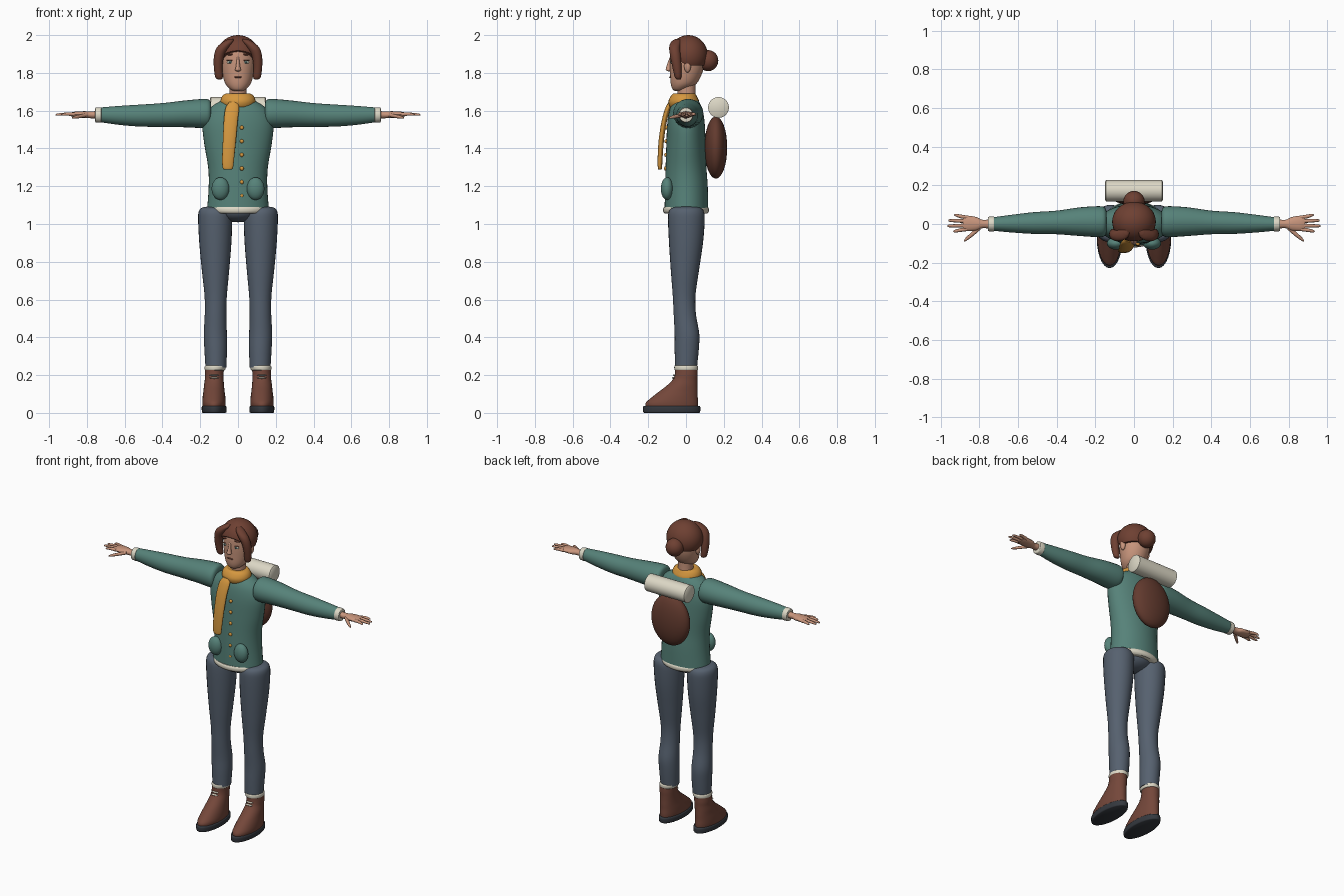
import bpy, bmesh, math
from mathutils import Vector


def material(name, hexcol):
    rgb = [int(hexcol[i:i + 2], 16) / 255 for i in (0, 2, 4)]
    lin = [c / 12.92 if c <= 0.04045 else ((c + 0.055) / 1.055) ** 2.4 for c in rgb]
    m = bpy.data.materials.new(name)
    m.diffuse_color = (*lin, 1)
    return m


SKIN = material("skin", "C8957C")
HAIR = material("hair_brown", "6E4032")
TEAL = material("teal_cloth", "568279")
SLATE = material("slate_cloth", "56616F")
LEATHER = material("boot_leather", "74473A")
PACK = material("pack_brown", "623A2E")
GOLD = material("mustard", "D6983F")
CREAM = material("cream", "DDD8C6")
DARK = material("dark_rubber", "34383E")
IRIS = material("eye_green", "5F7F78")


def finish(name, bm, mat):
    bmesh.ops.recalc_face_normals(bm, faces=bm.faces)
    me = bpy.data.meshes.new(name)
    bm.to_mesh(me)
    bm.free()
    me.materials.append(mat)
    ob = bpy.data.objects.new(name, me)
    bpy.context.collection.objects.link(ob)
    return ob


def smooth_path(st, steps):
    """Interpolate the stations with a Catmull-Rom spline."""
    out = []
    for i in range(len(st) - 1):
        p = [st[max(i - 1, 0)], st[i], st[i + 1], st[min(i + 2, len(st) - 1)]]
        for k in range(steps):
            t = k / steps
            out.append([0.5 * (2 * b + (c - a) * t + (2 * a - 5 * b + 4 * c - d) * t * t
                               + (3 * b - a - 3 * c + d) * t ** 3) for a, b, c, d in zip(*p)])
    return out + [list(st[-1])]


def loft(name, stations, mat, axis="z", sides=28, steps=4, flip=1):
    """Skin ellipses (along, centre_u, centre_v, radius_u, radius_v); flip mirrors x."""
    bm = bmesh.new()
    rings = []
    for a, cu, cv, ru, rv in smooth_path(stations, steps):
        ring = []
        for i in range(sides):
            t = 2 * math.pi * i / sides
            u, v = cu + ru * math.cos(t), cv + rv * math.sin(t)
            x, y, z = (u, v, a) if axis == "z" else (a, u, v)
            ring.append(bm.verts.new((x * flip, y, z)))
        rings.append(ring)
    for r0, r1 in zip(rings, rings[1:]):
        for i in range(sides):
            j = (i + 1) % sides
            bm.faces.new((r0[i], r0[j], r1[j], r1[i]))
    bm.faces.new(rings[0])
    bm.faces.new(rings[-1])
    return finish(name, bm, mat)


def ball(name, centre, radii, mat, seg=24, cuts=()):
    bm = bmesh.new()
    bmesh.ops.create_uvsphere(bm, u_segments=seg, v_segments=seg // 2, radius=1)
    bmesh.ops.scale(bm, vec=radii, verts=bm.verts)
    bmesh.ops.translate(bm, vec=centre, verts=bm.verts)
    for co, no in cuts:
        r = bmesh.ops.bisect_plane(bm, geom=bm.verts[:] + bm.edges[:] + bm.faces[:],
                                   plane_co=co, plane_no=no, clear_inner=True)
        edges = [e for e in r["geom_cut"] if isinstance(e, bmesh.types.BMEdge)]
        bmesh.ops.edgeloop_fill(bm, edges=edges)
    return finish(name, bm, mat)


def box(name, centre, size, mat, tilt=0.0):
    bm = bmesh.new()
    bmesh.ops.create_cube(bm, size=1)
    bmesh.ops.scale(bm, vec=size, verts=bm.verts)
    ob = finish(name, bm, mat)
    ob.location = centre
    ob.rotation_euler = (0, tilt, 0)
    return ob


# Jacket, hem and hips
loft("jacket", [(1.085, 0, .002, .163, .115), (1.2, 0, .002, .155, .113), (1.3, 0, 0, .158, .108),
                (1.42, 0, 0, .178, .104), (1.52, 0, 0, .188, .1), (1.585, 0, 0, .17, .092),
                (1.625, 0, 0, .135, .08), (1.655, 0, 0, .085, .065), (1.67, 0, 0, .05, .05)], TEAL, sides=40)
loft("hem", [(1.055, 0, 0, .142, .112), (1.065, 0, 0, .156, .12), (1.08, 0, 0, .16, .121),
             (1.09, 0, 0, .155, .116)], CREAM, sides=40)
ball("hips", (0, 0, 1.075), (.115, .095, .066), SLATE)

# Buttons down the front
for i in range(6):
    ball("button", (.02, -.108 + .0015 * abs(i - 3), 1.51 - .072 * i), (.011, .009, .011), GOLD, 12)

# Neck, scarf and scarf tail
loft("neck", [(1.62, 0, .005, .052, .052), (1.68, 0, .003, .046, .047), (1.77, 0, 0, .048, .05)], SKIN)
loft("scarf", [(1.612, 0, -.012, .06, .055), (1.62, 0, -.012, .083, .073), (1.648, 0, -.012, .093, .081),
               (1.675, 0, -.012, .085, .07), (1.69, 0, -.01, .066, .058), (1.688, 0, -.01, .046, .046)], GOLD)
loft("scarf_tail", [(1.288, -.054, -.138, .012, .006), (1.296, -.054, -.138, .027, .011),
                    (1.35, -.052, -.137, .032, .013), (1.45, -.045, -.13, .035, .014),
                    (1.55, -.038, -.114, .037, .014), (1.615, -.03, -.095, .036, .014),
                    (1.645, -.025, -.082, .022, .01)], GOLD)

# Limbs, repeated on both sides
for s in (-1, 1):
    loft("sleeve", [(.142, .012, 1.585, .05, .05), (.15, .012, 1.585, .072, .07), (.18, .012, 1.585, .08, .077),
                    (.28, .012, 1.583, .074, .071), (.4, .008, 1.577, .061, .063), (.52, .005, 1.574, .056, .058),
                    (.63, .002, 1.575, .046, .05), (.728, 0, 1.578, .035, .039)], TEAL, "x", flip=s)
    loft("sleeve_cuff", [(.724, 0, 1.577, .036, .038), (.727, 0, 1.577, .039, .041),
                         (.752, 0, 1.577, .037, .039), (.756, 0, 1.577, .032, .034)], CREAM, "x", flip=s)
    # Hand with four fingers and a thumb
    loft("palm", [(.74, 0, 1.578, .024, .02), (.785, 0, 1.578, .022, .018), (.815, .001, 1.579, .035, .018),
                  (.86, .003, 1.58, .04, .015), (.885, .004, 1.58, .035, .01)], SKIN, "x", 16, flip=s)
    for y, tip, spread in ((-.027, .935, -.01), (-.007, .965, -.003), (.014, .96, .004), (.034, .93, .012)):
        loft("finger", [(.865, y, 1.58, .01, .01), (.9, y + spread * .5, 1.582, .0095, .009),
                        (tip - .008, y + spread, 1.579, .007, .006),
                        (tip, y + spread, 1.578, .002, .002)], SKIN, "x", 10, 3, s)
    loft("thumb", [(.795, -.018, 1.577, .012, .01), (.825, -.042, 1.572, .014, .01),
                   (.852, -.065, 1.567, .012, .009), (.873, -.082, 1.563, .008, .006),
                   (.88, -.088, 1.562, .002, .002)], SKIN, "x", 10, 3, s)
    # Trouser leg with turned cuff
    loft("trouser_leg", [(.24, .117, 0, .055, .058), (.34, .118, .004, .06, .064), (.42, .12, .005, .061, .065),
                         (.52, .119, -.006, .057, .059), (.62, .118, -.01, .059, .06), (.75, .119, -.006, .072, .074),
                         (.9, .12, 0, .085, .09), (1.02, .121, .002, .09, .097), (1.065, .122, .002, .086, .093),
                         (1.085, .123, .002, .07, .075), (1.092, .123, .002, .04, .04)], SLATE, flip=s)
    loft("trouser_cuff", [(.225, .122, .001, .048, .056), (.229, .122, .001, .054, .062),
                          (.246, .12, .001, .056, .063), (.251, .12, .001, .05, .058)], CREAM, flip=s)
    # Boot, sole and laces
    loft("boot", [(.032, .127, -.076, .06, .139), (.055, .127, -.074, .062, .138), (.085, .127, -.058, .06, .12),
                  (.115, .127, -.039, .056, .101), (.145, .127, -.02, .053, .081), (.175, .126, -.005, .05, .066),
                  (.2, .126, .001, .05, .061), (.23, .125, .002, .05, .059)], LEATHER, flip=s)
    loft("sole", [(0, .126, -.076, .06, .145), (.006, .126, -.076, .065, .151), (.03, .126, -.076, .066, .152),
                  (.037, .126, -.076, .061, .147)], DARK, flip=s)
    for z, y in ((.2, -.06), (.185, -.066)):
        ball("lace", (.126 * s, y, z), (.026, .01, .0045), CREAM, 12)
    # Jacket pocket
    ball("pocket", (.093 * s, -.1, 1.187), (.047, .033, .06), TEAL)

# Backpack and bedroll
ball("backpack", (0, .158, 1.405), (.135, .06, .165), PACK, 32)
loft("bedroll", [(-.149, .172, 1.617, .048, .048), (-.144, .172, 1.617, .055, .055),
                 (.144, .172, 1.617, .055, .055), (.149, .172, 1.617, .048, .048)], CREAM, "x", 32, 1)

# Head
HEAD = [(1.705, 0, -.035, .022, .024), (1.715, 0, -.03, .043, .042), (1.745, 0, -.012, .068, .069),
        (1.8, 0, .001, .084, .085), (1.86, 0, .006, .091, .091), (1.92, 0, .008, .087, .088),
        (1.965, 0, .01, .06, .06), (1.98, 0, .01, .02, .02)]
loft("head", HEAD, SKIN, sides=36, steps=6)


def face_y(x, z):
    """Depth of the face surface at a given x and height."""
    st = min(smooth_path(HEAD, 30), key=lambda r: abs(r[0] - z))
    return st[2] - st[4] * math.sqrt(1 - (x / st[3]) ** 2)


# Hair cap, trimmed along the hairline, with bun and two front locks
ball("hair_cap", (0, .012, 1.89), (.113, .104, .11), HAIR, 40,
     [((0, 0, 1.84), (0, 0, 1)), ((0, -.085, 1.915), (0, .68, .75))])
ball("hair_bun", (0, .117, 1.865), (.055, .054, .056), HAIR)
for s in (-1, 1):
    loft("front_lock", [(1.765, .097, -.04, .008, .008), (1.777, .1, -.042, .02, .017), (1.83, .105, -.048, .023, .024),
                        (1.89, .1, -.056, .027, .028), (1.935, .08, -.06, .032, .029), (1.965, .052, -.052, .026, .026),
                        (1.98, .036, -.04, .012, .014)], HAIR, sides=20, flip=s)
    ball("ear", (.093 * s, .008, 1.835), (.014, .018, .034), SKIN, 16)
    # Eye, iris, pupil, lid line and brow
    ey = face_y(.042, 1.858)
    ball("eye", (.042 * s, ey + .001, 1.857), (.018, .006, .0085), CREAM, 16)
    ball("iris", (.042 * s, ey - .004, 1.857), (.0085, .003, .0082), IRIS, 12)
    ball("pupil", (.042 * s, ey - .006, 1.857), (.004, .002, .004), DARK, 10)
    ball("eyelid_line", (.042 * s, ey - .001, 1.866), (.02, .006, .0025), HAIR, 12)
    ball("eyebrow", (.041 * s, face_y(.041, 1.897) + .001, 1.898), (.025, .008, .0055), HAIR, 14)

# Nose and mouth
loft("nose", [(1.808, 0, -.088, .008, .006), (1.815, 0, -.092, .016, .015), (1.83, 0, -.09, .012, .015),
              (1.86, 0, -.085, .008, .01), (1.885, 0, -.08, .006, .005)], SKIN, sides=14)
ball("mouth", (0, face_y(0, 1.777), 1.777), (.022, .006, .0045), LEATHER, 14)

# Smooth everything, keeping the sharp edges
bpy.ops.object.select_all(action="SELECT")
bpy.context.view_layer.objects.active = bpy.context.selected_objects[0]
bpy.ops.object.shade_smooth_by_angle(angle=math.radians(45))
